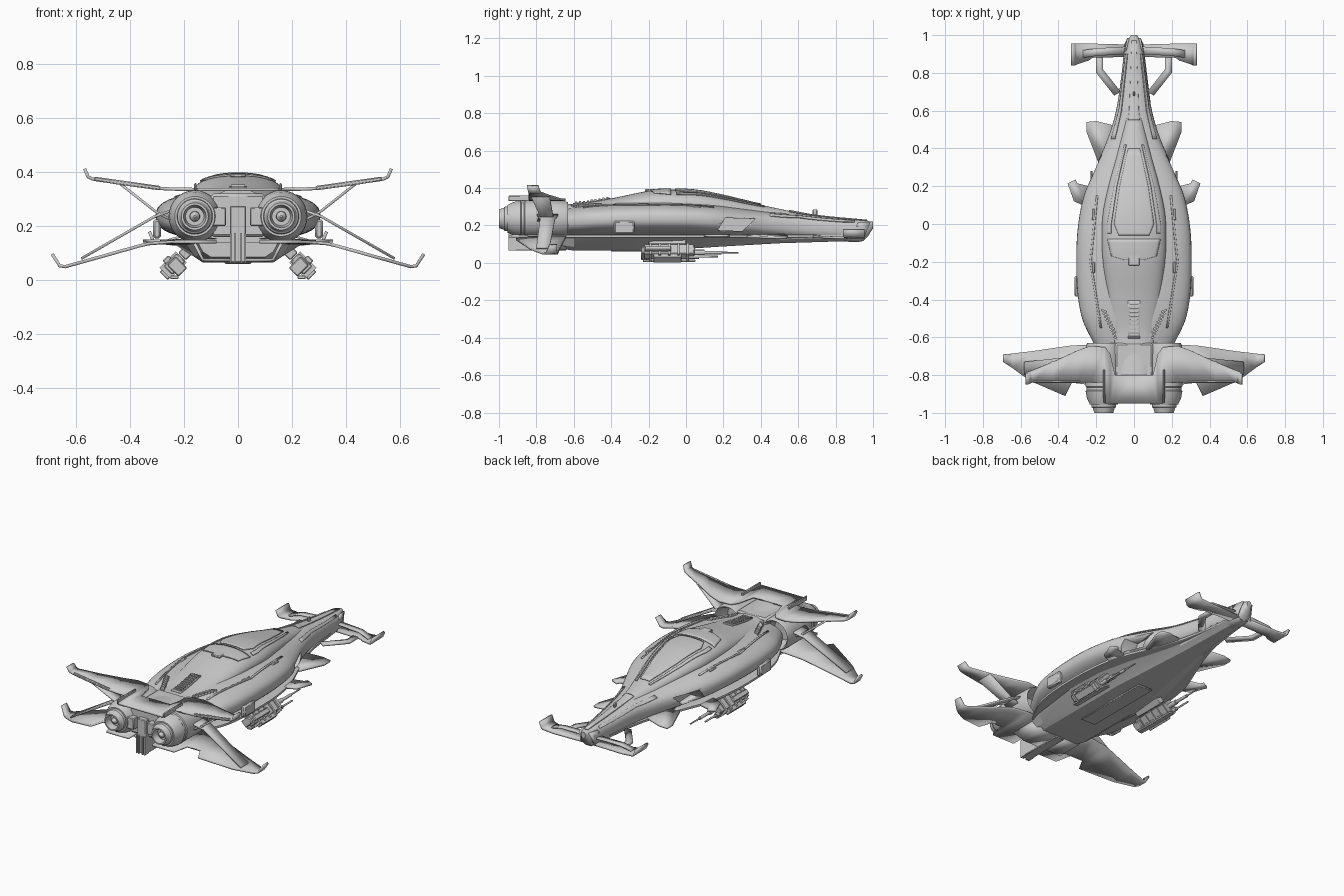
import bpy, bmesh, math
from mathutils import Matrix, Vector

if "Cube" in bpy.data.objects:
    bpy.data.objects.remove(bpy.data.objects["Cube"])


def finish(name, bm, mirror=False, thick=0, bevel=0, angle=32):
    bmesh.ops.recalc_face_normals(bm, faces=bm.faces)
    me = bpy.data.meshes.new(name)
    bm.to_mesh(me)
    bm.free()
    ob = bpy.data.objects.new(name, me)
    bpy.context.collection.objects.link(ob)
    for p in me.polygons:
        p.use_smooth = True
    me.set_sharp_from_angle(angle=math.radians(angle))
    if mirror:
        ob.modifiers.new("Mirror", 'MIRROR')
    if thick:
        s = ob.modifiers.new("Solidify", 'SOLIDIFY')
        s.thickness, s.offset = thick, 0
    if bevel:
        b = ob.modifiers.new("Bevel", 'BEVEL')
        b.width, b.limit_method = bevel, 'ANGLE'
    return ob


def interp(table, y):
    """Smooth interpolation of table rows (first column is y, ascending)."""
    y = min(max(y, table[0][0]), table[-1][0])
    i = next(k for k in range(len(table) - 1) if y <= table[k + 1][0])
    p, q = table[i], table[i + 1]
    a, b = table[max(i - 1, 0)], table[min(i + 2, len(table) - 1)]
    h = q[0] - p[0]
    t = (y - p[0]) / h
    out = []
    for c in range(1, len(p)):
        m0, m1 = (q[c] - a[c]) / (q[0] - a[0]) * h, (b[c] - p[c]) / (b[0] - p[0]) * h
        out.append((2*t**3 - 3*t*t + 1) * p[c] + (t**3 - 2*t*t + t) * m0
                   + (3*t*t - 2*t**3) * q[c] + (t**3 - t*t) * m1)
    return out


def bridge(bm, rings):
    vs = [[bm.verts.new(p) for p in r] for r in rings]
    n = len(vs[0])
    for a, b in zip(vs, vs[1:]):
        for i in range(n):
            bm.faces.new((a[i], a[(i + 1) % n], b[(i + 1) % n], b[i]))
    bm.faces.new(vs[0])
    bm.faces.new(vs[-1])


def loft(name, table, n, steps=64, seg=48):
    """Superellipse body through rows (y, half width, bottom, top)."""
    rings = []
    for k in range(steps + 1):
        y = table[0][0] + (table[-1][0] - table[0][0]) * k / steps
        w, lo, hi = interp(table, y)
        ring = []
        for j in range(seg):
            c, s = math.cos(2*math.pi*j/seg), math.sin(2*math.pi*j/seg)
            ring.append((w * math.copysign(abs(c)**(2/n), c), y,
                         (lo+hi)/2 + (hi-lo)/2 * math.copysign(abs(s)**(2/n), s)))
        rings.append(ring)
    bm = bmesh.new()
    bridge(bm, rings)
    return finish(name, bm)


def lathe(name, cx, cz, prof, seg=40, mirror=True):
    bm = bmesh.new()
    bridge(bm, [[(cx + r*math.cos(2*math.pi*j/seg), y, cz + r*math.sin(2*math.pi*j/seg))
                 for j in range(seg)] for y, r in prof])
    return finish(name, bm, mirror)


def box(name, loc, size, roll=0, yaw=0, mirror=True, bevel=0.004):
    bm = bmesh.new()
    m = (Matrix.Translation(loc) @ Matrix.Rotation(yaw, 4, 'Z') @ Matrix.Rotation(roll, 4, 'Y')
         @ Matrix.Diagonal((*size, 1)))
    bmesh.ops.create_cube(bm, size=1, matrix=m)
    return finish(name, bm, mirror, bevel=bevel)


def wing(name, stations, thick=0.012):
    """Bent plate through stations (x, z, leading y, trailing y), mirrored."""
    bm = bmesh.new()
    rows = [(bm.verts.new((x, a, z)), bm.verts.new((x, b, z))) for x, z, a, b in stations]
    for (a, b), (c, d) in zip(rows, rows[1:]):
        bm.faces.new((a, b, d, c))
    return finish(name, bm, True, thick)


def plate(name, pts, thick=0.012):
    bm = bmesh.new()
    bm.faces.new([bm.verts.new(p) for p in pts])
    return finish(name, bm, True, thick)


# Tables for the hull and raised spine: y, half width, bottom, top
HULL = [(-.67, .19, .15, .285), (-.6, .23, .145, .30), (-.5, .275, .145, .315), (-.35, .3, .145, .325),
        (-.15, .305, .145, .33), (0, .295, .145, .325), (.15, .265, .14, .315), (.3, .205, .135, .295),
        (.45, .14, .13, .275), (.6, .095, .125, .262), (.8, .065, .12, .24), (.95, .045, .118, .227),
        (1, .015, .185, .22)]
SPINE = [(-.82, .09, .25, .335), (-.6, .11, .24, .316), (-.4, .14, .24, .345), (-.2, .165, .24, .385),
         (-.1, .17, .24, .392), (.05, .165, .24, .386), (.2, .135, .24, .358), (.35, .095, .22, .322),
         (.5, .06, .2, .289), (.66, .03, .2, .256)]


def surf(x, y):
    """Height of the upper skin."""
    best = 0
    for t, n in ((HULL, 2.5), (SPINE, 2.2)):
        if t[0][0] <= y <= t[-1][0]:
            w, lo, hi = interp(t, y)
            u = min(abs(x) / w, 1)
            if u < 1:
                best = max(best, (lo+hi)/2 + (hi-lo)/2 * (1 - u**n)**(1/n))
    return best


def drape(name, rows, lift=0.003, mirror=True, nx=10, ny=5):
    """Skin panel laid on the hull; rows are (y, inner x, outer x)."""
    bm = bmesh.new()
    pts = []
    for p, q in zip(rows, rows[1:]):
        pts += [[p[c] + (q[c] - p[c]) * k / ny for c in range(3)] for k in range(ny)]
    pts.append(rows[-1])
    g = [[bm.verts.new((a + (b-a)*i/nx, y, surf(a + (b-a)*i/nx, y) + lift)) for i in range(nx + 1)]
         for y, a, b in pts]
    for r, s in zip(g, g[1:]):
        for i in range(nx):
            bm.faces.new((r[i], r[i+1], s[i+1], s[i]))
    return finish(name, bm, mirror, 0.006)


# Main body
hull = loft("hull", HULL, 2.5)
loft("spine", SPINE, 2.2)
loft("chine", [(y, w * .95, .132, .152) for y, w, lo, hi in HULL[:-1]], 7, seg=32)

# Faceted belly
BELLY = [(-.74, .15, .10, .085), (-.6, .2, .13, .066), (-.2, .25, .13, .065), (0, .24, .12, .075),
         (.2, .195, .09, .088), (.5, .105, .05, .105), (.95, .035, .02, .119)]
bm = bmesh.new()
bridge(bm, [[(-a, y, .142), (-b - .03, y, zb + .02), (-b, y, zb), (b, y, zb), (b + .03, y, zb + .02), (a, y, .142)]
            for y, a, b, zb in BELLY])
finish("belly", bm, angle=20)
box("belly_bay", (0, -.15, .066), (.1, .5, .012), mirror=False)

# Side intakes cut into the shoulders
bm = bmesh.new()
bridge(bm, [[(x, .17, .175), (x, .30, .17), (x, .37, .235), (x, .21, .24)] for x in (.15, .4)])
cutter = finish("intake_cutter", bm, True)
cutter.hide_render = True
cutter.display_type = 'WIRE'
cut = hull.modifiers.new("Intake", 'BOOLEAN')
cut.operation, cut.object = 'DIFFERENCE', cutter

# Canopy glass, frame and skin panels
drape("canopy_glass", [(.40, 0, .03), (.2, 0, .075), (0, 0, .105), (-.06, 0, .08)], .004)
drape("canopy_frame", [(.42, .04, .05), (.2, .09, .105), (0, .12, .14), (-.05, .12, .14)], .004, nx=4)
drape("canopy_rear_band", [(-.08, 0, .14), (-.17, 0, .12), (-.19, 0, .05)], .003)
box("canopy_latch", (0, -.18, .388), (.06, .08, .014), mirror=False)
drape("nose_ridge", [(.97, 0, .012), (.6, 0, .025), (.55, 0, .03)], .003)
drape("nose_rail", [(.9, .034, .044), (.6, .066, .08), (.45, .1, .12)], .003, nx=4)
drape("shoulder_strip", [(.15, .19, .2), (-.2, .225, .235), (-.55, .17, .18)], .002, nx=3)

# Dorsal vents made of slats
drape("centre_vent_frame", [(-.405, 0, .032), (-.605, 0, .032)], .002)
for k in range(9):
    y = -.42 - .021 * k
    box("centre_vent_slat", (0, y, surf(0, y) + .006), (.05, .011, .012), mirror=False, bevel=0)
    y, x = -.46 - .018 * k, .16 - .0085 * k
    box("side_vent_slat", (x, y, surf(x, y) + .004), (.032, .01, .012), yaw=.4, bevel=0)
for y in (.05, -.23):
    box("sensor", (.215, y, surf(.215, y)), (.016, .06, .012))
box("antenna", (0, .69, .268), (.01, .025, .035), mirror=False)

# Engine nacelles with open front and stepped nozzle
lathe("nacelle", .16, .236, [(-.72, .0), (-.72, .06), (-.64, .08), (-.63, .088), (-.65, .095), (-.7, .097),
                             (-.86, .097), (-.865, .092), (-.88, .092), (-.885, .096), (-.92, .09),
                             (-.955, .074), (-.955, 0)])
lathe("nozzle", .16, .236, [(-.94, 0), (-.94, .068), (-.97, .064), (-.975, .058), (-1, .05), (-1, .042),
                            (-.96, .034), (-.96, 0)])
lathe("nozzle_cone", .16, .236, [(-.95, .02), (-.975, .018), (-.99, .004)], 20)
box("engine_bridge", (0, -.77, .24), (.2, .28, .16), mirror=False, bevel=.01)
box("tail_block", (0, -.79, .17), (.06, .30, .21), mirror=False)
box("tail_frame", (.07, -.9, .235), (.05, .1, .07))
for x in (.012, .027):
    box("tail_rib", (x, -.93, .12), (.007, .04, .11), bevel=0)

# Rear wings
wing("upper_wing", [(0, .336, -.8, -.95), (.10, .336, -.8, -.95), (.125, .336, -.69, -.95),
                    (.15, .336, -.655, -.95), (.155, .336, -.652, -.84), (.23, .337, -.645, -.84),
                    (.30, .34, -.67, -.84), (.43, .358, -.73, -.84), (.54, .375, -.775, -.84),
                    (.555, .383, -.78, -.845), (.568, .413, -.79, -.85)])
wing("lower_wing", [(.08, .142, -.64, -.95), (.23, .142, -.64, -.95), (.25, .141, -.64, -.85),
                    (.33, .135, -.643, -.84), (.365, .127, -.648, -.91), (.55, .075, -.675, -.83),
                    (.64, .05, -.685, -.765), (.66, .053, -.688, -.75), (.688, .097, -.69, -.73)])
wing("upper_strut", [(.24, .22, -.7, -.80), (.3, .25, -.71, -.78), (.44, .36, -.73, -.83)], .01)
wing("lower_strut", [(.24, .26, -.68, -.80), (.31, .235, -.7, -.78), (.58, .08, -.73, -.80)], .01)
box("wing_fence", (.158, -.86, .345), (.01, .18, .03))
box("wing_fin", (.158, -.79, .35), (.008, .04, .02))
box("flap_hinge", (.41, -.835, .358), (.25, .012, .016), roll=-.14)
wing("ventral_tail", [(.03, .075, -.64, -.8), (.13, .075, -.64, -.8), (.16, .135, -.64, -.85)])

# Forward fins
plate("shoulder_fin", [(.1, .52, .15), (.2, .545, .14), (.25, .54, .135), (.25, .485, .135), (.19, .33, .14), (.12, .3, .15)])
plate("side_fin", [(.24, .2, .145), (.3, .215, .145), (.31, .235, .145), (.352, .215, .145), (.318, .12, .145), (.25, .09, .145)])
wing("nose_canard", [(.02, .135, .95, .885), (.22, .135, .955, .88), (.24, .135, .955, .865),
                     (.305, .14, .955, .845), (.315, .148, .955, .84), (.328, .18, .955, .84)])
wing("nose_upper_vane", [(.03, .17, .94, .9), (.2, .165, .93, .89), (.27, .145, .92, .88)], .008)
plate("canard_brace", [(.2, .89, .135), (.2, .80, .135), (.105, .68, .14), (.07, .70, .14), (.165, .82, .135), (.165, .89, .135)])
plate("nose_cheek", [(.048, .88, .13), (.046, .95, .13), (.03, .985, .215), (.045, .92, .215)], .01)

# Underslung guns, rolled outward
R = math.radians(45)
box("gun_body", (.235, -.09, .06), (.07, .27, .045), R)
box("gun_mount", (.19, -.1, .105), (.05, .2, .04), R)
box("gun_magazine", (.258, -.1, .033), (.05, .15, .042), R, bevel=.003)
box("gun_side_plate", (.262, -.15, .075), (.03, .14, .02), R)
box("gun_rear", (.225, -.215, .05), (.045, .05, .06), R)
box("gun_foot", (.235, -.09, .011), (.03, .28, .012), 0, bevel=.002)
for k in range(5):
    box("gun_rib", (.24, -.19 + .05 * k, .056), (.085, .012, .058), R, bevel=0)
lathe("gun_barrel", .225, .055, [(.03, .014), (.1, .014), (.1, .009), (.19, .009), (.19, .005), (.28, .004)], 12)
lathe("gun_barrel_low", .25, .034, [(.0, .012), (.07, .012), (.07, .006), (.17, .005)], 12)
box("pod_bracket", (.3, -.33, .19), (.03, .11, .07), bevel=.008)
